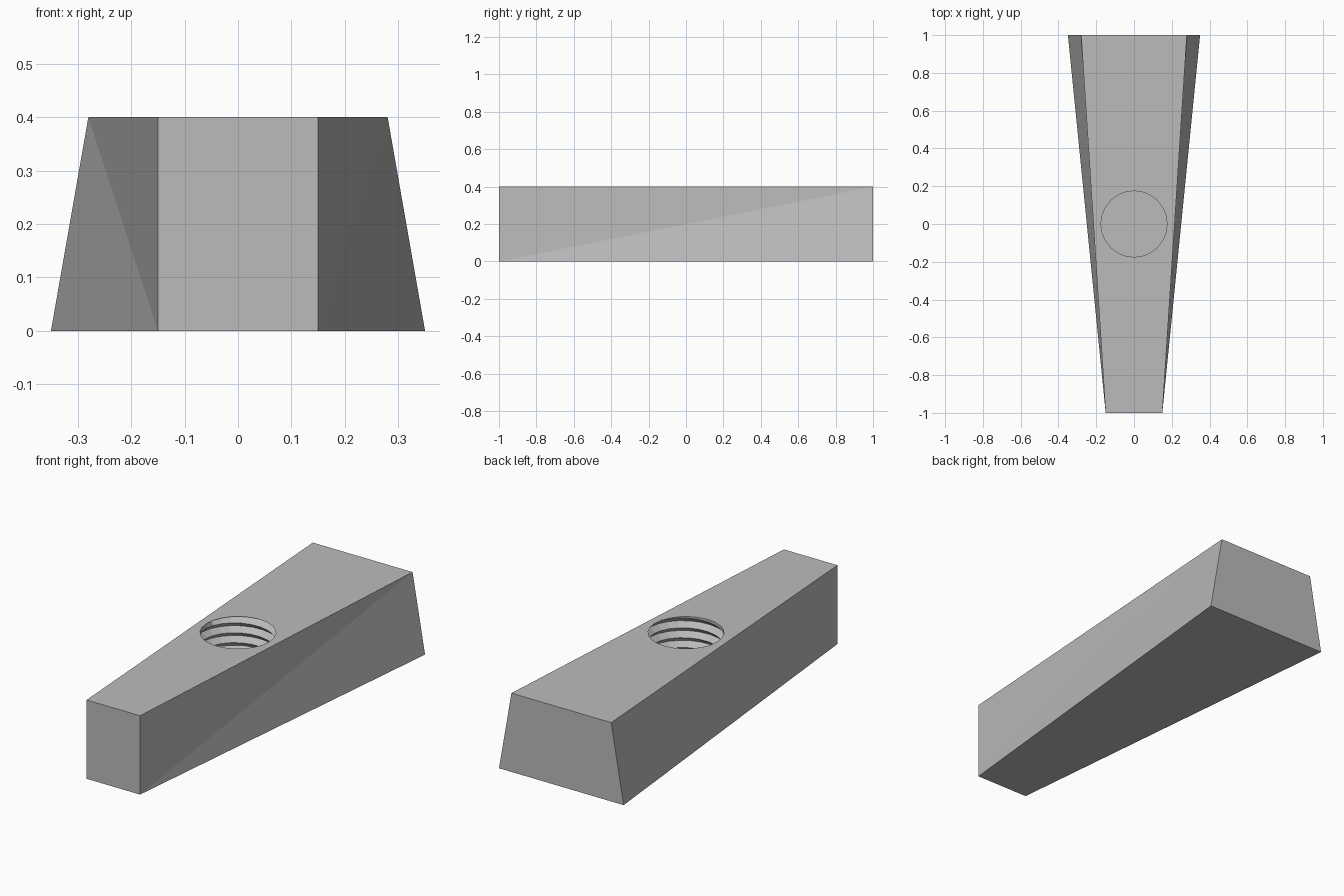
import bpy, bmesh, math

cube = bpy.data.objects.get("Cube")
if cube:
    bpy.data.objects.remove(cube, do_unlink=True)

grey = bpy.data.materials.new("plain grey")
grey.use_nodes = True
grey.diffuse_color = (0.5, 0.5, 0.5, 1)
grey.node_tree.nodes["Principled BSDF"].inputs["Base Color"].default_value = (0.5, 0.5, 0.5, 1)

HEIGHT, FLOOR = 0.4, 0.1
SEGMENTS, PITCH = 24, 0.05
CREST, ROOT = 0.175, 0.2

bm = bmesh.new()

# Tapered block: narrow upright front, wider sloping back
fl, fr, bl, br = [bm.verts.new((x, y, 0)) for x, y in
                  ((-0.15, -1), (0.15, -1), (-0.35, 1), (0.35, 1))]
tfl, tfr, tbl, tbr = [bm.verts.new((x, y, HEIGHT)) for x, y in
                      ((-0.15, -1), (0.15, -1), (-0.28, 1), (0.28, 1))]
for face in ((fl, bl, br, fr), (fl, fr, tfr, tfl), (br, bl, tbl, tbr),
             (fr, br, tbr), (fr, tbr, tfr),
             (fl, tbl, bl), (fl, tfl, tbl)):
    bm.faces.new(face)

# Threaded wall: helical rows alternate crest and root, clamped to the hole ends
rows = []
turns = round((HEIGHT - FLOOR) / PITCH) + 1
for i in range(2 * turns + 1):
    row = []
    for s in range(SEGMENTS + 1):
        a = 2 * math.pi * s / SEGMENTS
        raw = FLOOR - PITCH + PITCH * (i / 2 + s / SEGMENTS)
        z = min(max(raw, FLOOR), HEIGHT)
        r = ROOT if i % 2 and FLOOR < raw < HEIGHT - 0.001 else CREST
        row.append(bm.verts.new((r * math.cos(a), r * math.sin(a), z)))
    rows.append(row)
for low, high in zip(rows, rows[1:]):
    for s in range(SEGMENTS):
        bm.faces.new((low[s + 1], low[s], high[s], high[s + 1]))
bmesh.ops.remove_doubles(bm, verts=bm.verts, dist=0.0005)
bmesh.ops.dissolve_degenerate(bm, dist=0.0001, edges=bm.edges)

# Hole floor and the top face around the opening
open_edges = [e for e in bm.edges if e.is_boundary]
floor_edges = [e for e in open_edges if all(abs(v.co.z - FLOOR) < 0.001 for v in e.verts)]
top_edges = [e for e in open_edges if all(abs(v.co.z - HEIGHT) < 0.001 for v in e.verts)]
for edges in (floor_edges, top_edges):
    bmesh.ops.triangle_fill(bm, edges=edges, use_beauty=True, normal=(0, 0, 1))
bmesh.ops.recalc_face_normals(bm, faces=bm.faces)

mesh = bpy.data.meshes.new("threaded_wedge_block")
bm.to_mesh(mesh)
bm.free()
mesh.materials.append(grey)
block = bpy.data.objects.new("threaded_wedge_block", mesh)
bpy.context.collection.objects.link(block)
